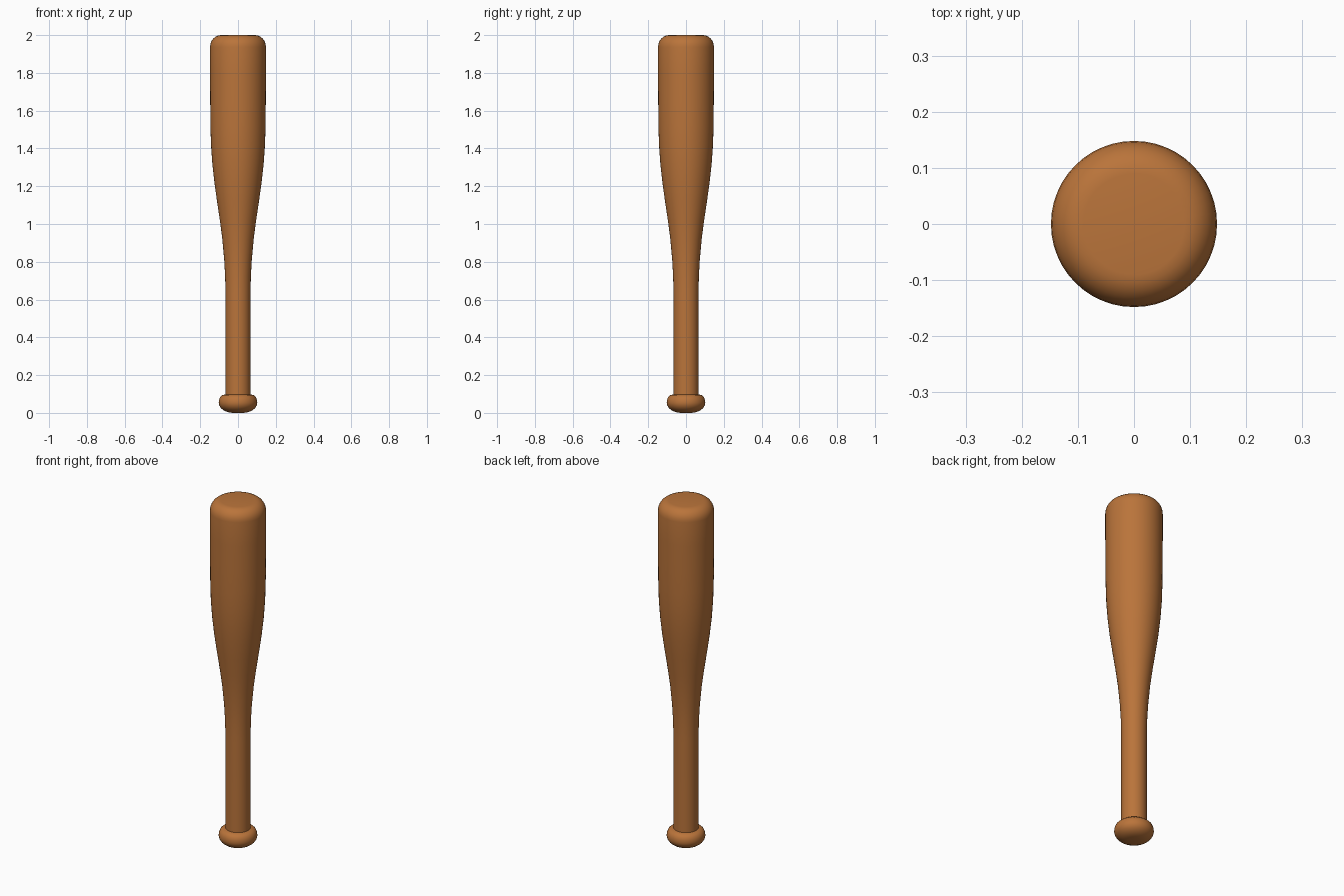
import bpy, bmesh, math

if "Cube" in bpy.data.objects:
    bpy.data.objects.remove(bpy.data.objects["Cube"])

wood = bpy.data.materials.new("warm_wood")
wood.diffuse_color = (0.49, 0.175, 0.043, 1.0)
wood.use_nodes = True
wood.node_tree.nodes["Principled BSDF"].inputs["Base Color"].default_value = wood.diffuse_color


def lathe(name, profile, sides=48):
    """Spin a (radius, z) profile around the z axis and cap both ends."""
    bm = bmesh.new()
    rings = []
    for r, z in profile:
        rings.append([bm.verts.new((r * math.cos(math.tau * i / sides),
                                    r * math.sin(math.tau * i / sides), z))
                      for i in range(sides)])
    for low, high in zip(rings, rings[1:]):
        for i in range(sides):
            j = (i + 1) % sides
            bm.faces.new((low[i], low[j], high[j], high[i]))
    bm.faces.new(rings[0][::-1])
    bm.faces.new(rings[-1])
    mesh = bpy.data.meshes.new(name)
    bm.to_mesh(mesh)
    bm.free()
    mesh.materials.append(wood)
    ob = bpy.data.objects.new(name, mesh)
    bpy.context.collection.objects.link(ob)
    bpy.ops.object.select_all(action='DESELECT')
    ob.select_set(True)
    bpy.context.view_layer.objects.active = ob
    bpy.ops.object.shade_smooth_by_angle(angle=math.radians(35))
    return ob


# Handle, taper and barrel, with a rounded flat tip
body = [(0.066, 0.06), (0.066, 0.3), (0.066, 0.62), (0.068, 0.72), (0.073, 0.81),
        (0.083, 0.92), (0.096, 1.02), (0.111, 1.12), (0.125, 1.22), (0.136, 1.32),
        (0.143, 1.42), (0.146, 1.52), (0.147, 1.64), (0.148, 1.8)]
for k in range(7):
    a = math.pi / 2 * k / 6
    body.append((0.09 + 0.058 * math.cos(a), 1.937 + 0.063 * math.sin(a)))
lathe("bat_body", body)

# Rounded knob at the end of the handle
knob = [(0.03, 0.0), (0.055, 0.004), (0.075, 0.013), (0.09, 0.025), (0.099, 0.039),
        (0.102, 0.053), (0.1, 0.07), (0.094, 0.084), (0.083, 0.094), (0.066, 0.098)]
lathe("handle_knob", knob)
